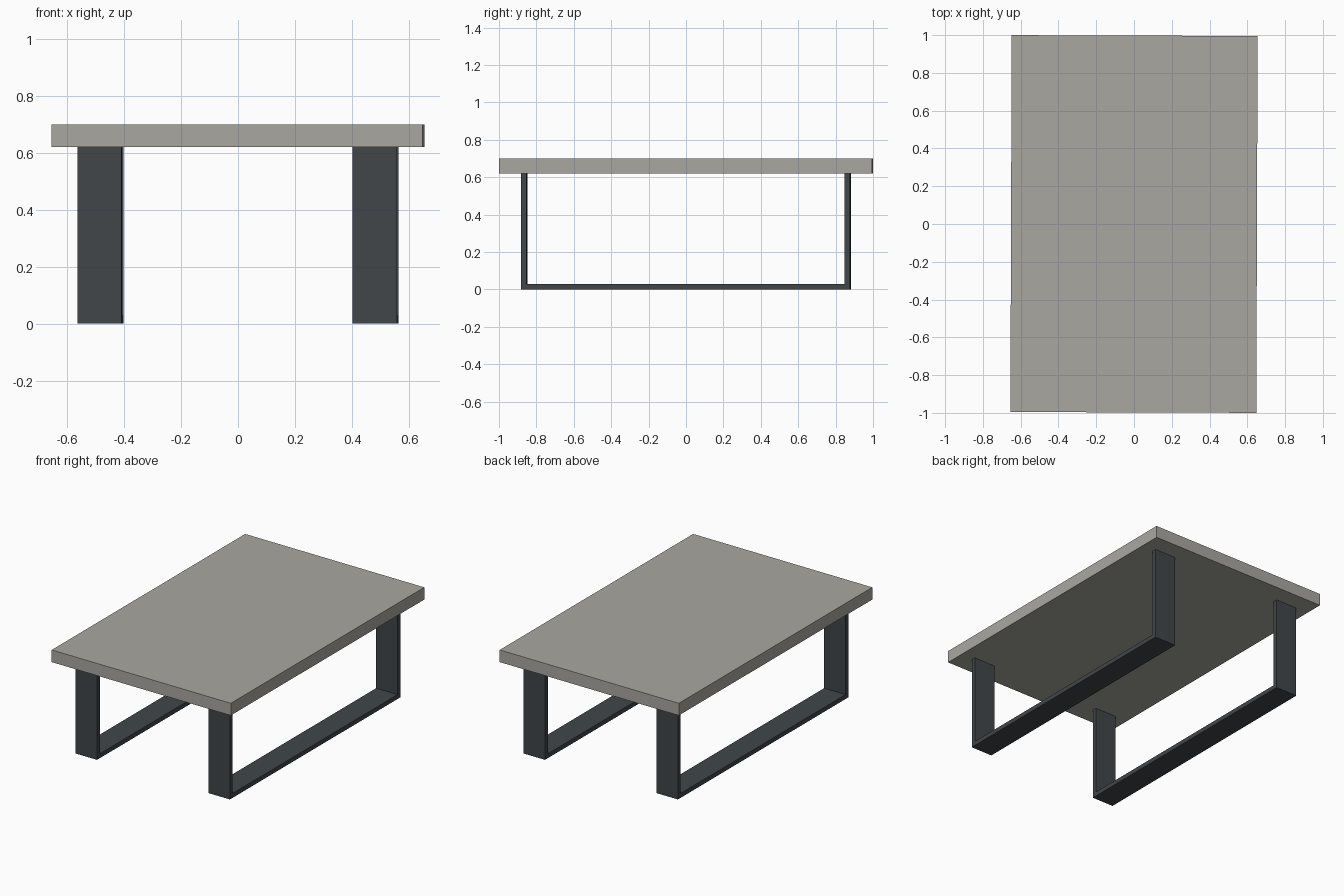
import bpy, bmesh
from mathutils import Matrix

if "Cube" in bpy.data.objects:
    bpy.data.objects.remove(bpy.data.objects["Cube"])

TURN = Matrix.Rotation(-0.0035, 4, 'Z')  # the whole table sits very slightly turned


def material(name, rgb):
    m = bpy.data.materials.new(name)
    m.diffuse_color = (*rgb, 1.0)
    m.use_nodes = True
    m.node_tree.nodes["Principled BSDF"].inputs["Base Color"].default_value = m.diffuse_color
    return m


def extrude_profile(name, profile, x0, x1, mat):
    """Extrude a closed (y, z) outline along x."""
    bm = bmesh.new()
    face = bm.faces.new([bm.verts.new((x0, y, z)) for y, z in profile])
    out = bmesh.ops.extrude_face_region(bm, geom=[face])
    moved = [g for g in out["geom"] if isinstance(g, bmesh.types.BMVert)]
    bmesh.ops.translate(bm, verts=moved, vec=(x1 - x0, 0, 0))
    bmesh.ops.recalc_face_normals(bm, faces=bm.faces)
    bm.transform(TURN)
    mesh = bpy.data.meshes.new(name)
    bm.to_mesh(mesh)
    bm.free()
    mesh.materials.append(mat)
    ob = bpy.data.objects.new(name, mesh)
    bpy.context.collection.objects.link(ob)
    return ob


stone = material("warm grey top", (0.40, 0.39, 0.355))
steel = material("dark steel", (0.052, 0.061, 0.068))

# Table top slab
HX, HY, Z0, Z1 = 0.651, 0.9975, 0.62, 0.70
extrude_profile("table_top", [(-HY, Z0), (HY, Z0), (HY, Z1), (-HY, Z1)], -HX, HX, stone)

# Two flat-bar U-shaped leg frames
L, T, W, CX = 0.879, 0.029, 0.078, 0.483
u_shape = [(-L, Z0), (-L, 0), (L, 0), (L, Z0),
           (L - T, Z0), (L - T, T), (-L + T, T), (-L + T, Z0)]
for side, s in (("left", -1), ("right", 1)):
    extrude_profile(side + "_leg_frame", u_shape, s * CX - W, s * CX + W, steel)
